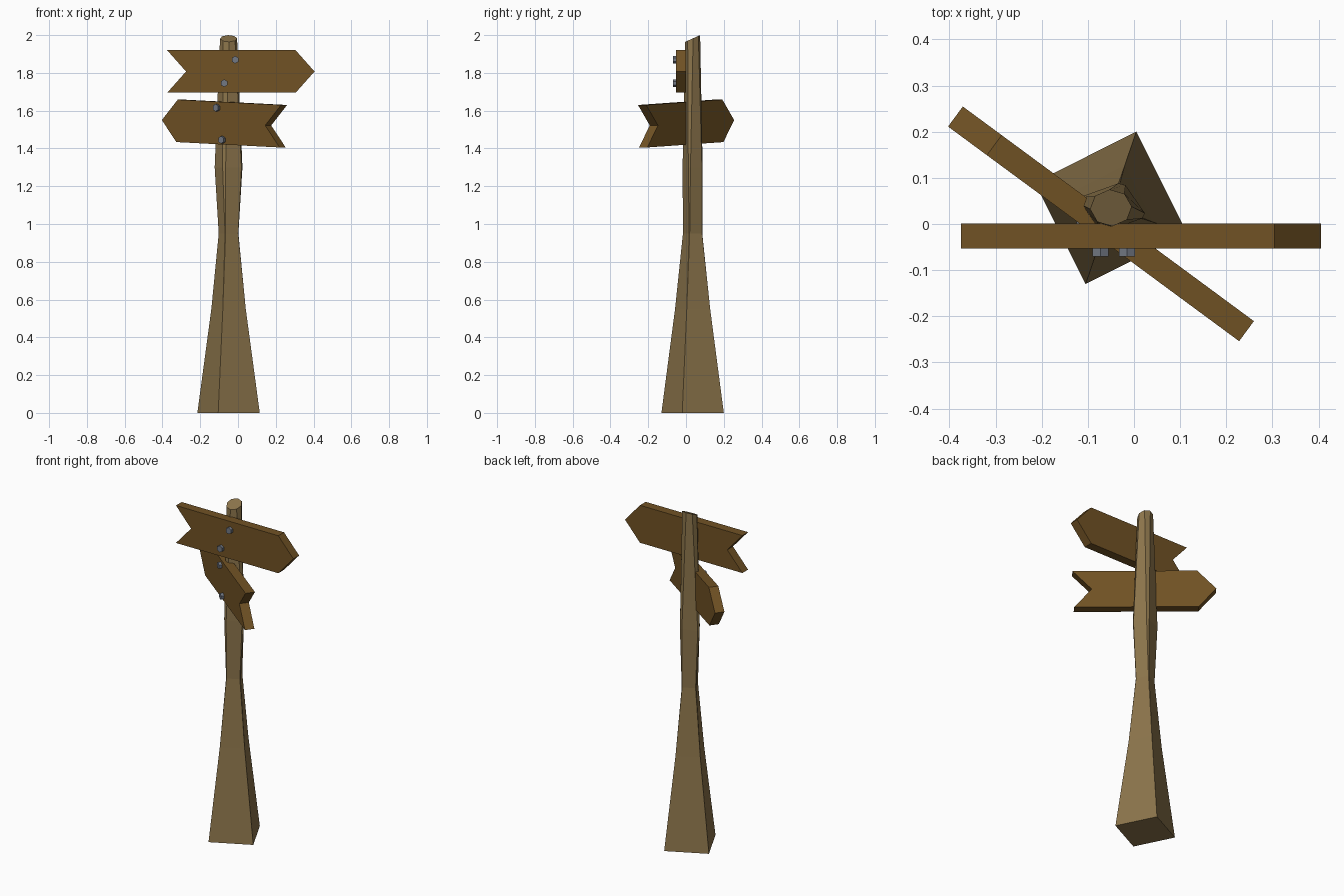
import bpy, bmesh
from math import radians, sin, cos, pi
from mathutils import Matrix, Vector

cube = bpy.data.objects.get("Cube")
if cube:
    bpy.data.objects.remove(cube)


def material(name, rgb):
    m = bpy.data.materials.new(name)
    m.use_nodes = True
    m.diffuse_color = (*rgb, 1)
    bsdf = next(n for n in m.node_tree.nodes if n.type == 'BSDF_PRINCIPLED')
    bsdf.inputs["Base Color"].default_value = (*rgb, 1)
    return m


POST = material("pale wood", (0.26, 0.175, 0.07))
BOARD = material("brown wood", (0.165, 0.085, 0.018))
METAL = material("grey metal", (0.17, 0.19, 0.23))


def finish(bm, name, mat, matrix=Matrix()):
    bmesh.ops.remove_doubles(bm, verts=bm.verts, dist=0.0005)
    bmesh.ops.recalc_face_normals(bm, faces=bm.faces)
    mesh = bpy.data.meshes.new(name)
    bm.to_mesh(mesh)
    bm.free()
    mesh.materials.append(mat)
    ob = bpy.data.objects.new(name, mesh)
    ob.matrix_world = matrix
    bpy.context.collection.objects.link(ob)
    return ob


def ring(bm, z, rx, ry, chamfer, slope=0):
    """Turned square section with its corners cut off."""
    corners = [Vector((rx * cos(a), ry * sin(a)))
               for a in (radians(71.6) + k * pi / 2 for k in range(4))]
    verts = []
    for k, c in enumerate(corners):
        for other in (corners[k - 1], corners[(k + 1) % 4]):
            p = c.lerp(other, chamfer)
            verts.append(bm.verts.new((p.x - 0.05, p.y + 0.035, z + slope * p.y)))
    return verts


# Post: square foot, narrow waist, eight-sided slanted top
bm = bmesh.new()
sections = [(0, 0.174, 0.174, 0, 0), (0.55, 0.096, 0.098, 0, 0),
            (0.95, 0.056, 0.055, 0.03, 0), (1.3, 0.083, 0.06, 0.1, 0),
            (1.982, 0.059, 0.052, 0.29, 0.45)]
rings = [ring(bm, *s) for s in sections]
for low, high in zip(rings, rings[1:]):
    for i in range(8):
        j = (i + 1) % 8
        bm.faces.new((low[i], low[j], high[j], high[i]))
bm.faces.new(rings[0])
bm.faces.new(rings[-1])
finish(bm, "post", POST)


def sign(name, matrix, flip, half, shoulder, notch, bolts):
    """Arrow board with its front at local y = 0, plus two hex bolts."""
    h, thick = 0.1125, 0.054
    outline = [(-half, h), (shoulder, h), (half, 0),
               (shoulder, -h), (-half, -h), (notch, 0)]
    bm = bmesh.new()
    front = bm.faces.new([bm.verts.new((flip * x, 0, z)) for x, z in outline])
    out = bmesh.ops.extrude_face_region(bm, geom=[front])
    moved = [g for g in out["geom"] if isinstance(g, bmesh.types.BMVert)]
    bmesh.ops.translate(bm, verts=moved, vec=(0, thick, 0))
    finish(bm, name + "_board", BOARD, matrix)
    for n, (x, z) in enumerate(bolts):
        bm = bmesh.new()
        bmesh.ops.create_cone(bm, cap_ends=True, segments=6,
                              radius1=0.02, radius2=0.02, depth=0.03)
        place = Matrix.Translation((x, -0.002, z)) @ Matrix.Rotation(pi / 2, 4, 'X')
        finish(bm, f"{name}_bolt_{n + 1}", METAL, matrix @ place)


# Signs: the upper points left, the lower points back right and tilts
sign("upper", Matrix.Translation((0.015, -0.053, 1.8075)), 1,
     0.39, 0.29, -0.29, [(-0.03, 0.062), (-0.088, -0.062)])
turn = Matrix.Rotation(radians(-36.4), 4, 'Z') @ Matrix.Rotation(radians(2.4), 4, 'Y')
sign("lower", Matrix.Translation((-0.0895, -0.02, 1.534)) @ turn, -1,
     0.39, 0.29, -0.29, [(-0.028, 0.08), (0.015, -0.088)])
